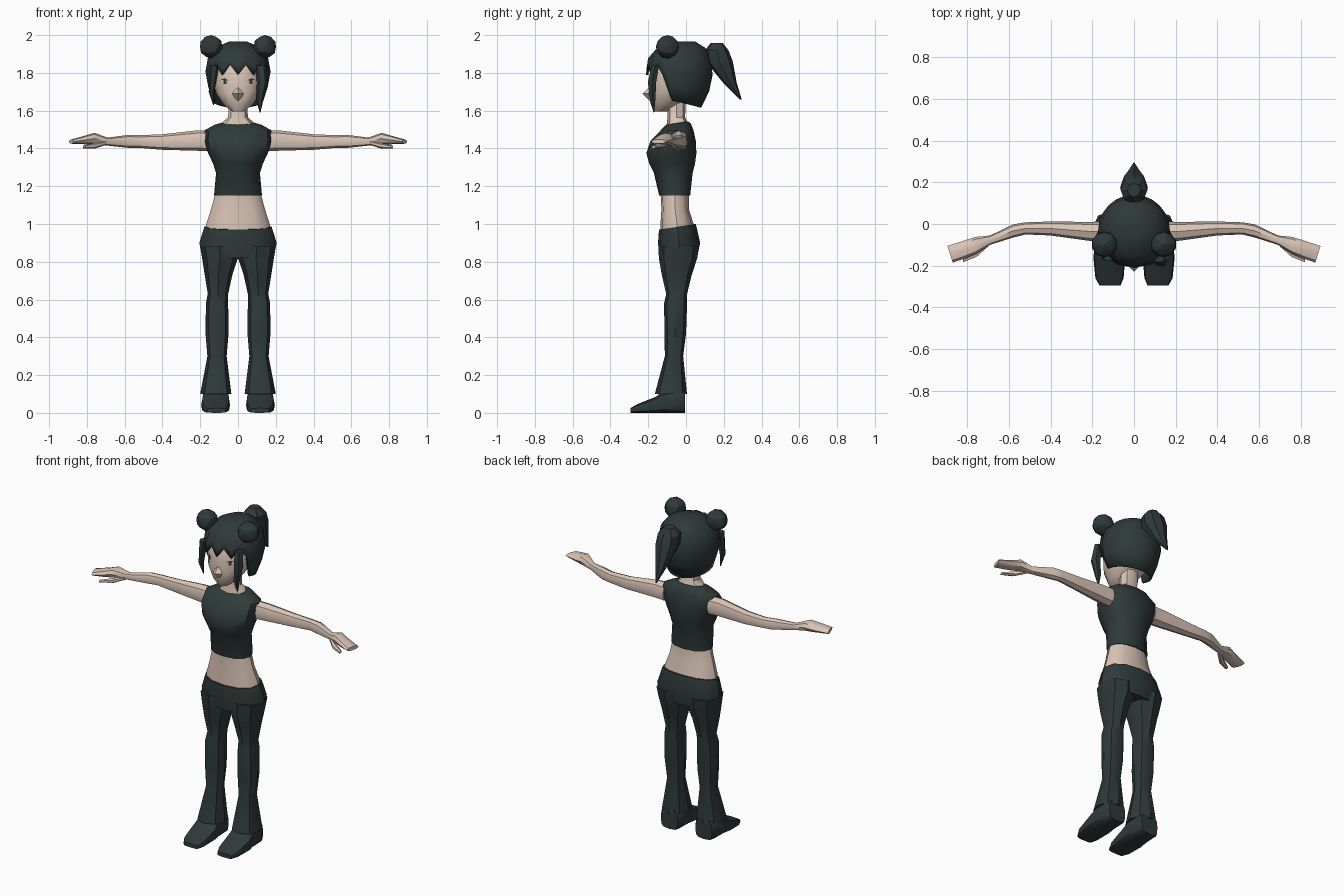
import bpy, bmesh, math
from mathutils import Vector
from mathutils.bvhtree import BVHTree

cube = bpy.data.objects.get("Cube")
if cube:
    bpy.data.objects.remove(cube, do_unlink=True)


def material(name, rgb):
    mat = bpy.data.materials.new(name)
    mat.use_nodes = True
    color = (*rgb, 1)
    mat.diffuse_color = color
    shader = mat.node_tree.nodes["Principled BSDF"]
    shader.inputs["Base Color"].default_value = color
    shader.inputs["Roughness"].default_value = 0.9
    return mat


skin = material("skin", (0.70, 0.56, 0.47))
dark = material("dark slate", (0.028, 0.042, 0.041))


def finish(name, bm, mat, mirror=False, smooth=40):
    """Turn a bmesh into a named, shaded object, optionally mirrored in x."""
    bmesh.ops.recalc_face_normals(bm, faces=bm.faces)
    mesh = bpy.data.meshes.new(name)
    bm.to_mesh(mesh)
    bm.free()
    mesh.materials.append(mat)
    mesh.shade_smooth()
    mesh.set_sharp_from_angle(angle=math.radians(smooth))
    obj = bpy.data.objects.new(name, mesh)
    bpy.context.collection.objects.link(obj)
    if mirror:
        mod = obj.modifiers.new("Mirror", "MIRROR")
        mod.use_mirror_merge = False
    return obj


def skin_rings(rows, cap_last=True):
    """Bridge equal rows of points into a tube with closed ends."""
    bm = bmesh.new()
    loops = [[bm.verts.new(p) for p in row] for row in rows]
    n = len(loops[0])
    for low, high in zip(loops, loops[1:]):
        for i in range(n):
            j = (i + 1) % n
            bm.faces.new((low[i], low[j], high[j], high[i]))
    bm.faces.new(loops[0])
    if cap_last:
        bm.faces.new(loops[-1])
    return bm


def bend(v, power):
    return math.copysign(abs(v) ** power, v)


def loft(name, rings, mat, axis="z", sides=12, power=0.9, mirror=False, smooth=40):
    """Ring: position, a min, a max, b min, b max, optional tilt along b."""
    rows = []
    for pos, a0, a1, b0, b1, *tilt in rings:
        row = []
        for i in range(sides):
            ang = math.tau * i / sides
            c, s = bend(math.cos(ang), power), bend(math.sin(ang), power)
            a = (a0 + a1) / 2 + c * (a1 - a0) / 2
            b = (b0 + b1) / 2 + s * (b1 - b0) / 2
            p = pos + (tilt[0] * s if tilt else 0)
            row.append({"z": (a, b, p), "x": (p, b, a), "y": (a, p, b)}[axis])
        rows.append(row)
    return finish(name, skin_rings(rows), mat, mirror, smooth)


def centred(rings):
    """Expand (z, half width, front, back, ...) to full ring extents."""
    return [(z, -w, w, *rest) for z, w, *rest in rings]


# Torso
loft("midriff", centred([(0.94, 0.175, -0.135, 0.045), (1.0, 0.168, -0.135, 0.04),
                         (1.08, 0.142, -0.13, 0.015), (1.17, 0.118, -0.135, 0.015)]), skin)
loft("cropped_top", centred([
    (1.15, 0.127, -0.142, 0.022), (1.27, 0.116, -0.17, 0.035), (1.32, 0.132, -0.195, 0.048),
    (1.375, 0.158, -0.21, 0.055), (1.44, 0.18, -0.188, 0.052), (1.495, 0.178, -0.135, 0.04),
    (1.525, 0.125, -0.115, 0.025, 0.008), (1.535, 0.085, -0.1, 0.01, 0.008)]), dark)
loft("neck", centred([(1.51, 0.1, -0.105, 0.015), (1.545, 0.075, -0.1, 0.005),
                      (1.565, 0.052, -0.098, -0.005), (1.66, 0.05, -0.1, 0)]), skin, sides=8)

# Trousers
loft("trouser_hips", centred([
    (0.82, 0.188, -0.142, 0.058), (0.9, 0.205, -0.148, 0.075),
    (0.985, 0.178, -0.143, 0.052, 0.015)]), dark)
loft("trouser_leg", [
    (0.1, 0.035, 0.2, -0.165, 0.005), (0.3, 0.06, 0.162, -0.112, -0.015),
    (0.42, 0.05, 0.172, -0.114, 0), (0.58, 0.052, 0.17, -0.116, 0.006),
    (0.63, 0.052, 0.16, -0.105, 0.006), (0.73, 0.03, 0.176, -0.128, 0.03),
    (0.82, 0, 0.19, -0.144, 0.06), (0.88, 0, 0.2, -0.145, 0.068)],
    dark, sides=8, mirror=True)
loft("shoe", [
    (-0.295, 0.065, 0.165, 0, 0.025), (-0.26, 0.05, 0.185, 0, 0.045),
    (-0.16, 0.042, 0.195, 0, 0.085), (-0.12, 0.045, 0.19, 0, 0.115),
    (-0.03, 0.048, 0.188, 0, 0.125), (-0.005, 0.06, 0.175, 0, 0.12)],
    dark, axis="y", power=0.55, mirror=True)

# Arms and hands
loft("arm_and_hand", [
    (0.15, 1.385, 1.495, -0.085, 0.012), (0.22, 1.388, 1.495, -0.08, 0.01),
    (0.4, 1.393, 1.475, -0.055, 0.012), (0.52, 1.403, 1.47, -0.05, 0.008),
    (0.58, 1.403, 1.472, -0.065, -0.002), (0.69, 1.415, 1.457, -0.1, -0.055),
    (0.76, 1.422, 1.483, -0.145, -0.062), (0.81, 1.422, 1.468, -0.165, -0.078),
    (0.882, 1.425, 1.448, -0.185, -0.105, 0.013)],
    skin, axis="x", sides=8, mirror=True)
loft("thumb", [
    (0.7, 1.418, 1.44, -0.11, -0.08), (0.755, 1.4, 1.43, -0.16, -0.12),
    (0.82, 1.4, 1.415, -0.185, -0.16)], skin, axis="x", sides=6, mirror=True)

# Head and face
head = loft("head", centred([
    (1.595, 0.03, -0.168, -0.1), (1.63, 0.075, -0.185, -0.04), (1.69, 0.115, -0.2, 0.04),
    (1.76, 0.135, -0.19, 0.08), (1.85, 0.13, -0.185, 0.08), (1.92, 0.07, -0.12, 0.04)]), skin)
loft("nose", centred([(1.655, 0.012, -0.195, -0.17), (1.69, 0.03, -0.23, -0.17),
                      (1.725, 0.008, -0.195, -0.17)]), skin, sides=4, power=1)
face = BVHTree.FromPolygons([v.co for v in head.data.vertices],
                            [p.vertices for p in head.data.polygons])


def face_plate(name, outline):
    """Thin mirrored plate lying on the face, given its x, z outline."""
    bm = bmesh.new()
    verts = []
    for x, z in outline:
        hit = face.ray_cast(Vector((x, -1, z)), Vector((0, 1, 0)))[0]
        verts.append(bm.verts.new(hit - Vector((0, 0.004, 0))))
    bm.faces.new(verts)
    return finish(name, bm, dark, mirror=True)


face_plate("eyelash", [(0.045, 1.757), (0.07, 1.765), (0.1, 1.76), (0.07, 1.772)])
face_plate("iris", [(0.062, 1.742), (0.076, 1.742), (0.078, 1.766), (0.06, 1.766)])

# Hair shell whose lower edge changes height around the head
profile = [(1.59, 0.11, -0.14, 0.07), (1.64, 0.13, -0.17, 0.09), (1.7, 0.152, -0.2, 0.122),
           (1.8, 0.173, -0.213, 0.143), (1.88, 0.163, -0.2, 0.13),
           (1.935, 0.115, -0.15, 0.1), (1.965, 0.05, -0.07, 0.05)]


def hair_size(z):
    for low, high in zip(profile, profile[1:]):
        if z <= high[0]:
            t = (z - low[0]) / (high[0] - low[0])
            return [a + t * (b - a) for a, b in zip(low[1:], high[1:])]
    return profile[-1][1:]


count = 24
rows = []
for level in (0, 0.09, 0.25, 0.5, 0.75, 1):
    row = []
    for i in range(count):
        ang = math.tau * i / count
        c, s = math.cos(ang), math.sin(ang)
        if s < -0.45:
            bottom = 1.845 if i % 2 else 1.79
        else:
            bottom = 1.645 - 0.03 * s
        z = 1.965 + level * (bottom - 1.965)
        w, front, back = hair_size(z)
        row.append((c * w, (front + back) / 2 + s * (back - front) / 2, z))
    rows.append(row)
hair = finish("hair", skin_rings(rows, cap_last=False), dark)
shell = hair.modifiers.new("Thickness", "SOLIDIFY")
shell.thickness = 0.012
shell.offset = -1

# Loose locks beside the face
loft("left_lock", [
    (1.59, 0.115, 0.119, -0.172, -0.168), (1.66, 0.095, 0.135, -0.193, -0.16),
    (1.75, 0.1, 0.158, -0.205, -0.155), (1.84, 0.09, 0.15, -0.185, -0.14)],
    dark, sides=6)
loft("right_lock", [
    (1.63, -0.132, -0.128, -0.152, -0.148), (1.7, -0.155, -0.125, -0.175, -0.14),
    (1.84, -0.15, -0.1, -0.18, -0.13)], dark, sides=6)

# Buns and ponytail
bm = bmesh.new()
bmesh.ops.create_icosphere(bm, subdivisions=2, radius=0.062)
bmesh.ops.translate(bm, verts=bm.verts, vec=(0.142, -0.098, 1.938))
finish("hair_bun", bm, dark, mirror=True, smooth=20)
loft("ponytail", centred([
    (1.66, 0.003, 0.285, 0.295), (1.75, 0.035, 0.195, 0.268), (1.86, 0.066, 0.105, 0.248),
    (1.92, 0.064, 0.1, 0.225), (1.957, 0.032, 0.13, 0.195)]), dark, sides=8, smooth=30)
